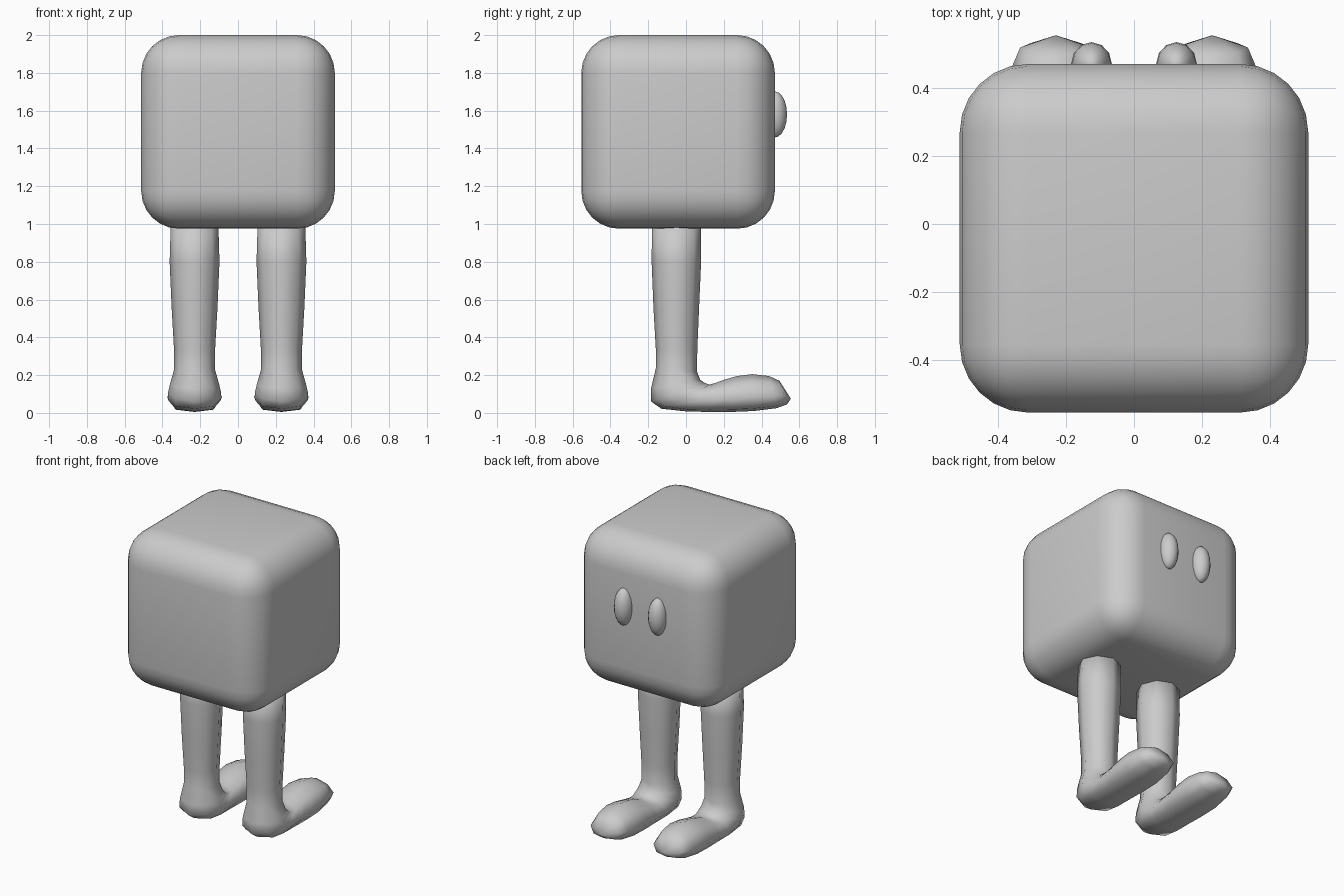
import bpy, bmesh
from math import sin, cos, pi
from mathutils import Vector

if "Cube" in bpy.data.objects:
    bpy.data.objects.remove(bpy.data.objects["Cube"])


def finish(name, bm):
    bmesh.ops.recalc_face_normals(bm, faces=bm.faces)
    for f in bm.faces:
        f.smooth = True
    me = bpy.data.meshes.new(name)
    bm.to_mesh(me)
    bm.free()
    ob = bpy.data.objects.new(name, me)
    bpy.context.collection.objects.link(ob)
    return ob


# Rounded cube body
bm = bmesh.new()
bmesh.ops.create_cube(bm, size=1.025)
bmesh.ops.translate(bm, verts=bm.verts, vec=(0, -0.042, 1.4875))
body = finish("body", bm)
bevel = body.modifiers.new("round", 'BEVEL')
bevel.width, bevel.segments = 0.2, 6

# Leg and foot rings: back/bottom point (y, z), front/top point (y, z),
# half width, and how low the widest line sits
RINGS = [
    (-0.180, 1.000, 0.080, 1.000, 0.126, 1.0),
    (-0.182, 0.800, 0.080, 0.800, 0.132, 1.0),
    (-0.172, 0.550, 0.069, 0.550, 0.121, 1.0),
    (-0.160, 0.340, 0.060, 0.340, 0.109, 1.0),
    (-0.160, 0.235, 0.058, 0.220, 0.109, 1.0),
    (-0.185, 0.130, 0.075, 0.175, 0.130, 1.0),
    (-0.185, 0.060, 0.100, 0.158, 0.140, 1.0),
    (-0.130, 0.022, 0.125, 0.150, 0.142, 1.2),
    (0.000, 0.008, 0.155, 0.158, 0.138, 1.4),
    (0.120, 0.005, 0.200, 0.175, 0.136, 1.4),
    (0.240, 0.005, 0.270, 0.195, 0.142, 1.4),
    (0.360, 0.010, 0.350, 0.205, 0.145, 1.4),
    (0.480, 0.025, 0.440, 0.195, 0.128, 1.4),
    (0.535, 0.045, 0.495, 0.170, 0.105, 1.3),
]
SIDES = 8


def make_leg(name, x):
    bm = bmesh.new()
    loops = []
    for y0, z0, y1, z1, w, p in RINGS:
        a, b = Vector((x, y0, z0)), Vector((x, y1, z1))
        loop = []
        for i in range(SIDES):
            ang = 2 * pi * i / SIDES
            t = ((1 - cos(ang)) / 2) ** p
            loop.append(bm.verts.new(a.lerp(b, t) + Vector((w * sin(ang), 0, 0))))
        loops.append(loop)
    for r, s in zip(loops, loops[1:]):
        for i in range(SIDES):
            j = (i + 1) % SIDES
            bm.faces.new((r[i], r[j], s[j], s[i]))
    bm.faces.new(loops[0])
    # Toe tip
    tip = bm.verts.new((x, 0.555, 0.075))
    for i in range(SIDES):
        bm.faces.new((loops[-1][i], loops[-1][(i + 1) % SIDES], tip))
    return finish(name, bm)


def make_eye(name, x):
    bm = bmesh.new()
    bmesh.ops.create_uvsphere(bm, u_segments=12, v_segments=10, radius=1)
    bmesh.ops.scale(bm, verts=bm.verts, vec=(0.06, 0.065, 0.122))
    bmesh.ops.translate(bm, verts=bm.verts, vec=(x, 0.47, 1.58))
    return finish(name, bm)


# Mirrored legs and eyes
for side, s in (("left", -1), ("right", 1)):
    make_leg(side + "_leg", s * 0.23)
    make_eye(side + "_eye", s * 0.125)
